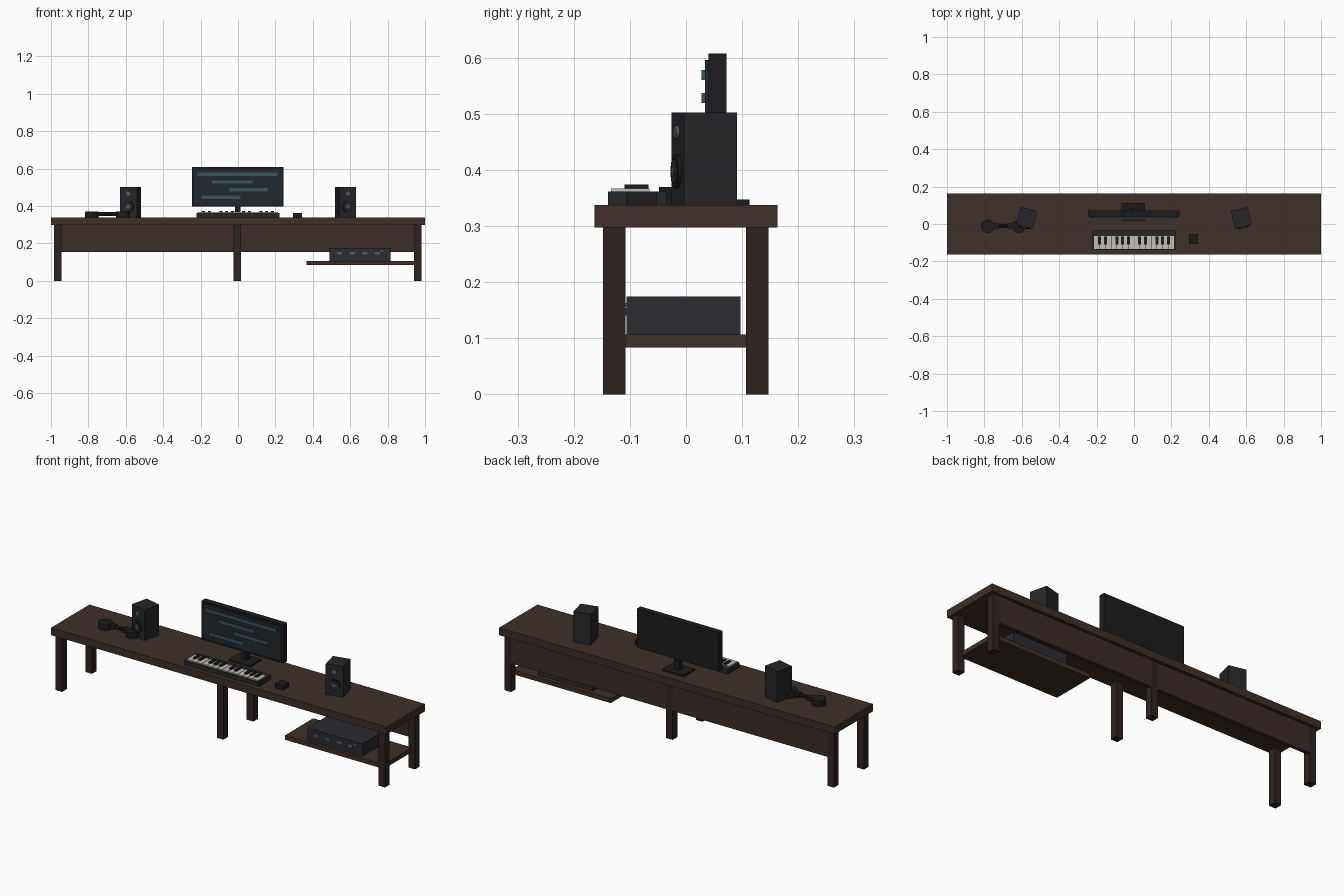
import bpy, math
from mathutils import Matrix, Vector

if "Cube" in bpy.data.objects:
    bpy.data.objects.remove(bpy.data.objects["Cube"])


def mat(name, r, g, b):
    m = bpy.data.materials.new(name)
    m.diffuse_color = (r, g, b, 1)
    m.use_nodes = True
    m.node_tree.nodes["Principled BSDF"].inputs["Base Color"].default_value = m.diffuse_color
    return m


WOOD = mat("wood", .050, .028, .021)
DARK_WOOD = mat("dark_wood", .028, .017, .015)
PANEL = mat("panel_wood", .045, .025, .021)
BLACK = mat("black", .012, .012, .013)
CHAR = mat("charcoal", .019, .020, .022)
GREY = mat("amp_grey", .024, .025, .030)
SCREEN = mat("screen", .016, .022, .027)
LINE = mat("screen_line", .045, .085, .11)
IVORY = mat("ivory", .55, .53, .47)
METAL = mat("metal", .10, .10, .11)
GREEN = mat("green", .10, .30, .22)


def box(name, x, y, z, m, world=None):
    """Box from (min, max) ranges."""
    bpy.ops.mesh.primitive_cube_add(size=1)
    o = bpy.context.object
    o.name = name
    r = (x, y, z)
    size = Matrix.Diagonal([b - a for a, b in r] + [1])
    o.data.transform(Matrix.Translation([(a + b) / 2 for a, b in r]) @ size)
    if world:
        o.matrix_world = world
    o.data.materials.append(m)
    return o


def cyl(name, c, r, length, axis, m, sides=16, world=None):
    """Cylinder centred on c along a world axis."""
    bpy.ops.mesh.primitive_cylinder_add(vertices=sides, radius=r, depth=length)
    o = bpy.context.object
    o.name = name
    rot = {"x": Matrix.Rotation(math.pi / 2, 4, "Y"),
           "y": Matrix.Rotation(math.pi / 2, 4, "X"),
           "z": Matrix()}[axis]
    o.data.transform(Matrix.Translation(Vector(c)) @ rot)
    if world:
        o.matrix_world = world
    o.data.materials.append(m)
    return o


TOP = .337

# desk: top, six legs, back panel, low shelf
box("desk_top", (-1, 1), (-.163, .163), (.297, TOP), WOOD)
for x in (-.965, -.003, .96):
    for side, y in (("front", -.128), ("back", .127)):
        box(side + "_leg", (x - .02, x + .02), (y - .02, y + .02), (0, .297), DARK_WOOD)
box("back_panel", (-.95, .945), (.127, .146), (.155, .297), PANEL)
box("low_shelf", (.366, .955), (-.122, .118), (.083, .107), WOOD)

# amplifier on the shelf
box("amplifier", (.489, .815), (-.106, .097), (.107, .174), GREY)
for x in (.543, .611, .678, .746):
    box("amplifier_button", (x - .014, x + .014), (-.109, -.105), (.140, .154), METAL)
box("amplifier_light", (.765, .777), (-.109, -.105), (.156, .163), GREEN)

# monitor with code-like bars on the screen
box("monitor_body", (-.245, .243), (.04, .072), (.398, .607), BLACK)
box("monitor_screen", (-.234, .232), (.034, .041), (.409, .596), SCREEN)
for i, (a, b) in enumerate(((-.216, .211), (-.14, .078), (-.045, .158), (-.195, .013))):
    z = .569 - .041 * i
    box("screen_bar", (a, b), (.028, .035), (z - .009, z + .009), LINE)
box("monitor_neck", (-.017, .013), (.055, .085), (.345, .40), BLACK)
box("monitor_base", (-.067, .06), (.02, .113), (TOP, .347), BLACK)

# piano keyboard: two octaves
box("keyboard_body", (-.223, .222), (-.139, -.035), (TOP, .361), CHAR)
pitch = .428 / 14
for i in range(14):
    x = -.214 + pitch * i
    box("white_key", (x + .001, x + pitch - .001), (-.134, -.065), (.36, .367), IVORY)
    if i % 7 not in (2, 6):
        k = x + pitch
        box("black_key", (k - .008, k + .008), (-.110, -.067), (.362, .374), BLACK)

# small box controller
box("small_controller", (.294, .342), (-.107, -.053), (TOP, .361), BLACK)

# speakers, turned slightly outward
for s, side in ((-1, "left"), (1, "right")):
    W = Matrix.Translation((s * .574, .032, 0)) @ Matrix.Rotation(s * .24, 4, "Z")
    box(side + "_speaker", (-.046, .046), (-.048, .049), (TOP, .502), CHAR, W)
    cyl(side + "_woofer_ring", (0, -.050, .397), .030, .008, "y", BLACK, 20, W)
    cyl(side + "_woofer_cone", (0, -.052, .397), .022, .008, "y", GREY, 20, W)
    cyl(side + "_woofer_cap", (0, -.054, .397), .009, .008, "y", METAL, 12, W)
    cyl(side + "_tweeter", (0, -.050, .467), .012, .008, "y", METAL, 16, W)

# headphones lying flat
for x in (-.783, -.615):
    cyl("headphone_cup", (x, -.012, .353), .036, .032, "z", BLACK, 16)
cyl("headphone_band", (-.699, -.010, .357), .010, .15, "x", BLACK, 10)
for x in (-.74, -.658):
    box("headphone_joint", (x - .018, x + .018), (-.024, .004), (.347, .367), BLACK)
